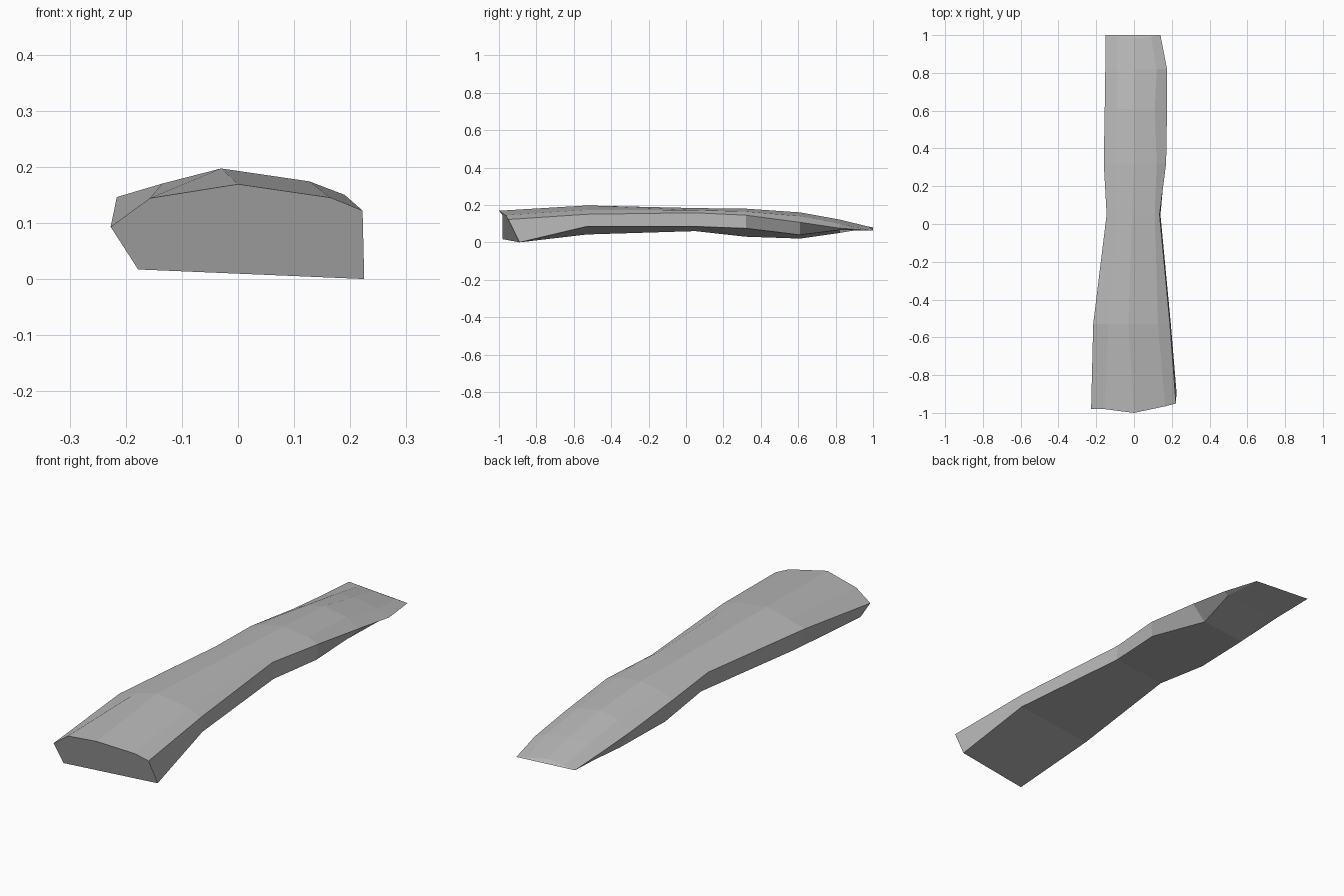
import bpy
import bmesh

default_cube = bpy.data.objects.get("Cube")
if default_cube:
    bpy.data.objects.remove(default_cube, do_unlink=True)

# Stations along the length, front to back
STATIONS = (-.98, -.53, .05, .32, .61, .82, 1)

# Long edges of the strip, running around the section: (x values, z values)
RAILS = {
    "left_edge": ((-.227, -.216, -.145, -.16, -.155, -.152, -.15),
                  (.093, .146, .155, .139, .106, .09, .08)),
    "upper_left": ((-.157, -.135, -.09, -.1, -.09, -.09, -.09),
                   (.144, .17, .172, .162, .14, .11, .082)),
    "ridge": ((0, -.03, -.01, 0, 0, 0, 0),
              (.169, .197, .183, .18, .16, .122, .083)),
    "upper_right": ((.165, .127, .11, .12, .11, .12, .09),
                    (.145, .174, .172, .165, .14, .1, .07)),
    "right_edge": ((.222, .19, .135, .17, .175, .175, .14),
                   (.122, .15, .158, .145, .107, .076, .062)),
    "lower_right": ((.225, .195, .14, .165, .11, .15, .14),
                    (0, .085, .085, .075, .04, .066, .062)),
    "lower_left": ((-.178, -.17, -.11, -.12, -.1, -.12, -.15),
                   (.017, .042, .06, .03, .02, .05, .08)),
}

# The two ends are not cut square: length offsets for their corners
FRONT_SHIFT = {"ridge": -.02, "upper_right": .015, "right_edge": .03, "lower_right": .09}
BACK_SHIFT = {"ridge": -.02, "upper_left": -.01, "upper_right": -.01}


def make_material(name, colour):
    material = bpy.data.materials.new(name)
    material.use_nodes = True
    material.diffuse_color = colour
    shader = next(n for n in material.node_tree.nodes if n.type == 'BSDF_PRINCIPLED')
    shader.inputs["Base Color"].default_value = colour
    return material


def loft(bm, rings):
    """Skin a list of closed rings and cap both ends."""
    for ring, following in zip(rings, rings[1:]):
        for i in range(len(ring)):
            j = (i + 1) % len(ring)
            bm.faces.new((ring[i], ring[j], following[j], following[i]))
    bm.faces.new(reversed(rings[0]))
    bm.faces.new(rings[-1])


# Bent tapering strip
bm = bmesh.new()
rings = []
last = len(STATIONS) - 1
for index, y in enumerate(STATIONS):
    shift = {0: FRONT_SHIFT, last: BACK_SHIFT}.get(index, {})
    rings.append([bm.verts.new((xs[index], y + shift.get(name, 0), zs[index]))
                  for name, (xs, zs) in RAILS.items()])
loft(bm, rings)

# Close the back to a thin lip
bmesh.ops.remove_doubles(bm, verts=bm.verts, dist=.001)
bmesh.ops.recalc_face_normals(bm, faces=bm.faces)

mesh = bpy.data.meshes.new("curved_strip")
bm.to_mesh(mesh)
bm.free()
mesh.materials.append(make_material("plain grey", (.48, .48, .48, 1)))
strip = bpy.data.objects.new("curved_strip", mesh)
bpy.context.collection.objects.link(strip)
